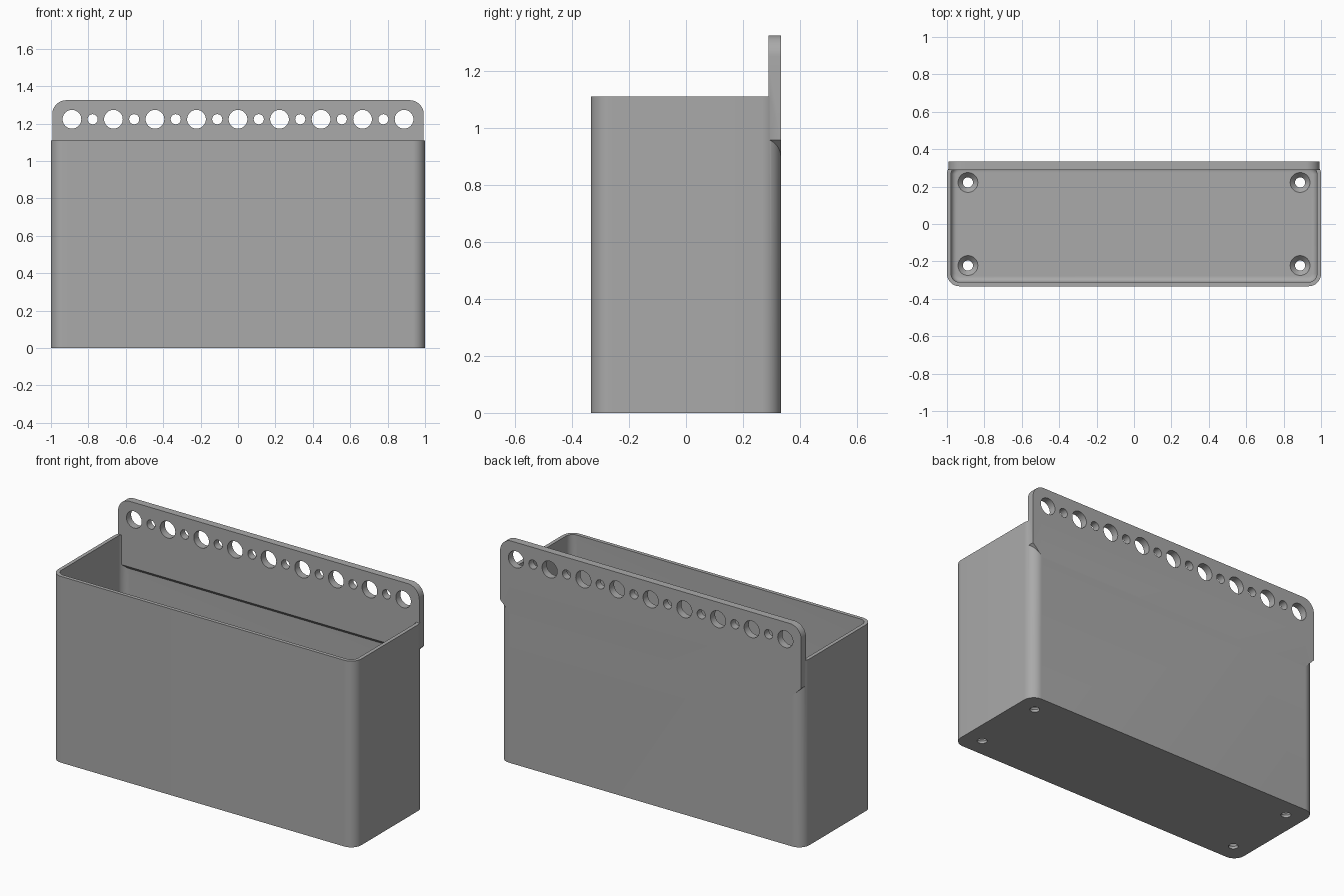
import bpy, bmesh, math
from mathutils import Matrix

old = bpy.data.objects.get("Cube")
if old:
    bpy.data.objects.remove(old, do_unlink=True)

HX, HY, HEIGHT = 1.0, 0.333, 1.11     # bin half sizes and height
WALL, FLOOR, CORNER = 0.022, 0.044, 0.067
FILLET = 0.03                         # rounding where walls meet the floor
PLATE_X, PLATE_Y, PLATE_TOP = 0.993, 0.289, 1.325
PITCH, HOLE_Z = 0.222, 1.223

grey = bpy.data.materials.new("plain grey")
grey.use_nodes = True
grey.diffuse_color = (0.4, 0.4, 0.4, 1)
grey.node_tree.nodes["Principled BSDF"].inputs["Base Color"].default_value = (0.4, 0.4, 0.4, 1)


def make_object(name, bm):
    bmesh.ops.recalc_face_normals(bm, faces=bm.faces)
    mesh = bpy.data.meshes.new(name)
    bm.to_mesh(mesh)
    bm.free()
    mesh.materials.append(grey)
    obj = bpy.data.objects.new(name, mesh)
    bpy.context.collection.objects.link(obj)
    return obj


def arc(cx, cy, r, start, steps):
    """Quarter circle starting at a given number of quarter turns."""
    angles = [(start + i / steps) * math.pi / 2 for i in range(steps + 1)]
    return [(cx + r * math.cos(a), cy + r * math.sin(a)) for a in angles]


def rounded_loop(inset, z):
    x, y, r = HX - CORNER, HY - CORNER, CORNER - inset
    pts = []
    for q, (sx, sy) in enumerate([(1, 1), (-1, 1), (-1, -1), (1, -1)]):
        pts += arc(sx * x, sy * y, r, q, 12)
    return [(px, py, z) for px, py in pts]


def loft(bm, loops):
    """Skin a row of equal loops and cap both ends."""
    rings = [[bm.verts.new(p) for p in loop] for loop in loops]
    for a, b in zip(rings, rings[1:]):
        for i in range(len(a)):
            j = (i + 1) % len(a)
            bm.faces.new((a[i], a[j], b[j], b[i]))
    bm.faces.new(rings[0])
    bm.faces.new(rings[-1])


def boolean(target, tool, operation):
    mod = target.modifiers.new(tool.name, "BOOLEAN")
    mod.object, mod.operation, mod.solver = tool, operation, "EXACT"
    bpy.context.view_layer.objects.active = target
    bpy.ops.object.modifier_apply(modifier=mod.name)
    bpy.data.objects.remove(tool, do_unlink=True)


# Open bin with rounded corners and a filleted floor
bm = bmesh.new()
loops = [rounded_loop(0, 0), rounded_loop(0, HEIGHT), rounded_loop(WALL, HEIGHT)]
for i in range(7):
    a = i / 6 * math.pi / 2
    loops.append(rounded_loop(WALL + FILLET * (1 - math.cos(a)),
                              FLOOR + FILLET * (1 - math.sin(a))))
loft(bm, loops)
storage_bin = make_object("storage_bin", bm)


# Hanging plate: rounded top corners, lower edge sloped into the bin wall
def plate_loop(y, bottom):
    r, taper = 0.075, 0.957
    right = [(PLATE_X - taper + bottom, bottom), (PLATE_X, taper)]
    right += arc(PLATE_X - r, PLATE_TOP - r, r, 0, 12)
    left = [(-x, z) for x, z in reversed(right)]
    return [(x, y, z) for x, z in right + left]


bm = bmesh.new()
loft(bm, [plate_loop(PLATE_Y, 0.933), plate_loop(HY, 0.889)])
boolean(storage_bin, make_object("hanging_plate", bm), "UNION")

# Row of alternating large and small holes through the plate
bm = bmesh.new()
for i in range(-8, 9):
    r = 0.05 if i % 2 == 0 else 0.027
    place = Matrix.Translation((i * PITCH / 2, 0.31, HOLE_Z)) @ Matrix.Rotation(math.pi / 2, 4, "X")
    bmesh.ops.create_cone(bm, cap_ends=True, segments=40, radius1=r, radius2=r,
                          depth=0.2, matrix=place)
boolean(storage_bin, make_object("plate_holes", bm), "DIFFERENCE")

# Countersunk screw holes in the floor
bm = bmesh.new()
for sx in (-1, 1):
    for sy in (-1, 1):
        profile = [(0.027, -0.05), (0.027, 0.015), (0.053, FLOOR), (0.053, 0.1)]
        loft(bm, [[(sx * 4 * PITCH + r * math.cos(k * math.pi / 20),
                    sy * PITCH + r * math.sin(k * math.pi / 20), z)
                   for k in range(40)] for r, z in profile])
boolean(storage_bin, make_object("screw_holes", bm), "DIFFERENCE")

# Smooth curves, crisp edges
bpy.ops.object.select_all(action="DESELECT")
storage_bin.select_set(True)
bpy.context.view_layer.objects.active = storage_bin
bpy.ops.object.shade_smooth_by_angle(angle=math.radians(30))
